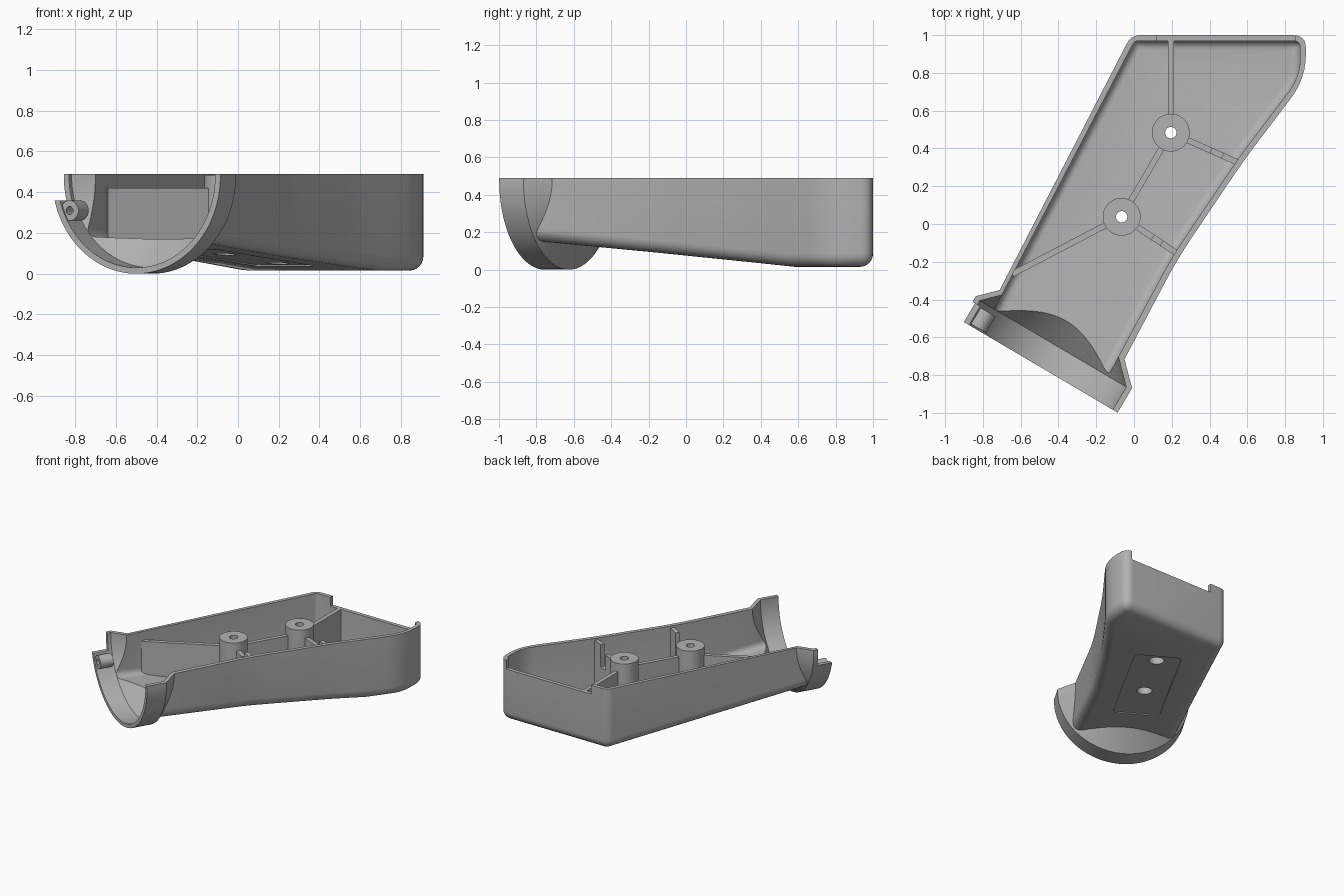
import bpy, bmesh, math
from mathutils import Vector

if "Cube" in bpy.data.objects:
    bpy.data.objects.remove(bpy.data.objects["Cube"])

TOP, RIB, WALL = 0.49, 0.42, 0.03
BEND = 1.75                                   # where the sloped floor turns flat
ORIGIN = Vector((-0.5, -0.755, 0))            # centre of the collar's front edge
U = Vector((math.cos(math.radians(30.5)), -math.sin(math.radians(30.5)), 0))
V = Vector((-U.y, U.x, 0))                    # collar axis, pointing inward


def local(u, w, z=0):
    return ORIGIN + U * u + V * w + Vector((0, 0, z))


def depth(p):
    return (Vector((p.x, p.y, 0)) - ORIGIN).dot(V)


def floor(p):
    return 0.015 + 0.085 * max(0, BEND - depth(p))


grey = bpy.data.materials.new("grey plastic")
grey.use_nodes = True
grey.diffuse_color = (0.45, 0.45, 0.45, 1)
grey.node_tree.nodes["Principled BSDF"].inputs["Base Color"].default_value = grey.diffuse_color


def loft(name, rings, bend=False):
    """Closed solid through matching rings of points."""
    bm = bmesh.new()
    rows = [[bm.verts.new(p) for p in ring] for ring in rings]
    n = len(rows[0])
    for a, b in zip(rows, rows[1:]):
        for i in range(n):
            j = (i + 1) % n
            bm.faces.new((a[i], a[j], b[j], b[i]))
    bm.faces.new(rows[0])
    bm.faces.new(rows[-1])
    if bend:                                  # drop the flat floor onto the slope
        bmesh.ops.bisect_plane(bm, geom=bm.verts[:] + bm.edges[:] + bm.faces[:],
                               plane_co=local(0, BEND), plane_no=V)
        for v in bm.verts:
            if v.co.z < 0.3:
                v.co.z += floor(v.co)
    bmesh.ops.recalc_face_normals(bm, faces=bm.faces[:])
    mesh = bpy.data.meshes.new(name)
    bm.to_mesh(mesh)
    bm.free()
    mesh.materials.append(grey)
    ob = bpy.data.objects.new(name, mesh)
    bpy.context.collection.objects.link(ob)
    return ob


def combine(target, tool, operation="DIFFERENCE"):
    """Apply a boolean and discard the tool."""
    mod = target.modifiers.new("bool", "BOOLEAN")
    mod.operation, mod.solver, mod.object = operation, "EXACT", tool
    bpy.context.view_layer.objects.active = target
    bpy.ops.object.modifier_apply(modifier=mod.name)
    bpy.data.objects.remove(tool)


def prism(name, points, z0, z1):
    return loft(name, [[Vector((p.x, p.y, z)) for p in points] for z in (z0, z1)])


def post(name, u, w, r, z0, z1):
    c = local(u, w)
    ring = [c + Vector((math.cos(a), math.sin(a), 0)) * r
            for a in (math.tau * i / 40 for i in range(40))]
    return prism(name, ring, z0, z1)


def revolve(name, profile, u=0, z=0.48, n=112):
    """Solid of revolution about an axis along V; profile is (w, radius)."""
    return loft(name, [[local(u + r * math.cos(t), w, z + r * math.sin(t))
                        for t in (math.tau * (i + 0.5) / n for i in range(n))]
                       for w, r in profile])


def outline(corners, inset=0, steps=6):
    """Inset a clockwise polygon of (point, cut), then round its corners."""
    pts = [c[0] for c in corners]
    n = len(pts)
    moved = []
    for i in range(n):
        d0 = (pts[i] - pts[i - 1]).normalized()
        d1 = (pts[(i + 1) % n] - pts[i]).normalized()
        n0, n1 = Vector((d0.y, -d0.x, 0)), Vector((d1.y, -d1.x, 0))
        moved.append(pts[i] + (n0 + n1) * (inset / (1 + n0.dot(n1))))
    ring = []
    for i, p in enumerate(moved):
        cut = max(corners[i][1] - inset, 0.012)
        a = p + (moved[i - 1] - p).normalized() * cut
        b = p + (moved[(i + 1) % n] - p).normalized() * cut
        for k in range(steps + 1):
            t = k / steps
            ring.append(a * (1 - t) ** 2 + p * 2 * t * (1 - t) + b * t * t)
    return ring


def tub(name, front, inset, fillet, lift):
    """Body volume with a rounded bottom edge."""
    right = [(0.91, 1.0, 0.07), (0.91, 0.77, 0.13), (0.58, 0.335, 0.14), (0.23, -0.185, 0.14)]
    corners = [(local(-0.38, front), 0.01), (Vector((-0.015, 1, 0)), 0.05)]
    corners += [(Vector((x, y, 0)), c) for x, y, c in right]
    corners += [(local(0.375, front), 0.01)]
    rings = [[p + Vector((0, 0, 0.6)) for p in outline(corners, inset)]]
    for k in range(7):
        a = math.pi / 2 * k / 6
        z = lift + fillet * (1 - math.sin(a))
        rings.append([p + Vector((0, 0, z))
                      for p in outline(corners, inset + fillet * (1 - math.cos(a)))])
    return loft(name, rings, bend=True)


def rib(p, q, top):
    side = (q - p).normalized().cross(Vector((0, 0, 1))) * 0.016
    return prism("rib", [p - side, p + side, q + side, q - side], -0.1, top)


# Outer volume: body plus flared collar
shell = tub("handle_shell", 0.1, 0, 0.07, 0)
combine(shell, revolve("collar", [(0, 0.48), (0.15, 0.48), (0.4, 0.23)]), "UNION")

# Inner volume, with screw posts and ribs left standing
cavity = tub("cavity", -0.06, WALL, 0.045, WALL)
posts = [(-0.03, 1.42), (-0.028, 0.904)]
rear, front = (local(*p) for p in posts)
combine(cavity, rib(rear, Vector((rear.x, 0.985, 0)), RIB))
combine(cavity, rib(front, rear, RIB))
combine(cavity, rib(front, Vector((-0.645, -0.265, 0)), RIB))
for p, end in ((rear, Vector((0.585, 0.31, 0))), (front, Vector((0.235, -0.16, 0)))):
    a, b = p.lerp(end, 0.55), p.lerp(end, 0.7)
    for start, stop, top in ((p, a, RIB), (a, b, 0.3), (b, end, 0.475)):
        combine(cavity, rib(start, stop, top))
for u, w in posts:
    combine(cavity, post("screw_post", u, w, 0.1, -0.1, 0.485))
combine(shell, cavity)
combine(shell, revolve("collar_bore", [(-0.1, 0.45), (0.14, 0.45), (0.39, 0.2)]))

# Open top, lowered rear edge and collar notch
square = [Vector((x, y, 0)) for x, y in ((-2, -2), (-2, 2), (2, 2), (2, -2))]
combine(shell, prism("top_cut", square, TOP, 2))
combine(shell, prism("rear_cut", [Vector((x, y, 0)) for x, y in
                                  ((0.12, 0.96), (0.12, 1.1), (0.855, 1.1), (0.855, 0.96))], RIB, 1))
combine(shell, prism("notch", [local(u, w) for u, w in
                               ((-0.7, -0.1), (-0.7, 0.115), (-0.3, 0.115), (-0.3, -0.1))], 0.36, 1))

# Shallow panel recess and screw holes underneath
panel = outline([(local(u, w), 0.05) for u, w in
                 ((-0.2, 0.52), (-0.2, 1.51), (0.14, 1.51), (0.14, 0.52))])
combine(shell, loft("recess", [[p + Vector((0, 0, floor(p) + dz)) for p in panel]
                               for dz in (-0.1, 0.008)]))
for u, w in posts:
    combine(shell, post("screw_hole", u, w, 0.03, -0.2, 1))
    combine(shell, post("screw_head_hole", u, w, 0.055, -0.2, 0.25))

# Hinge lug inside the collar
lug = revolve("hinge_lug", [(0.01, 0.05), (0.11, 0.05)], -0.385, 0.31, 32)
combine(lug, revolve("pin_hole", [(-0.1, 0.02), (0.3, 0.02)], -0.385, 0.31, 24))

for ob in (shell, lug):
    bpy.ops.object.select_all(action="DESELECT")
    ob.select_set(True)
    bpy.context.view_layer.objects.active = ob
    bpy.ops.object.shade_smooth_by_angle(angle=math.radians(30))
